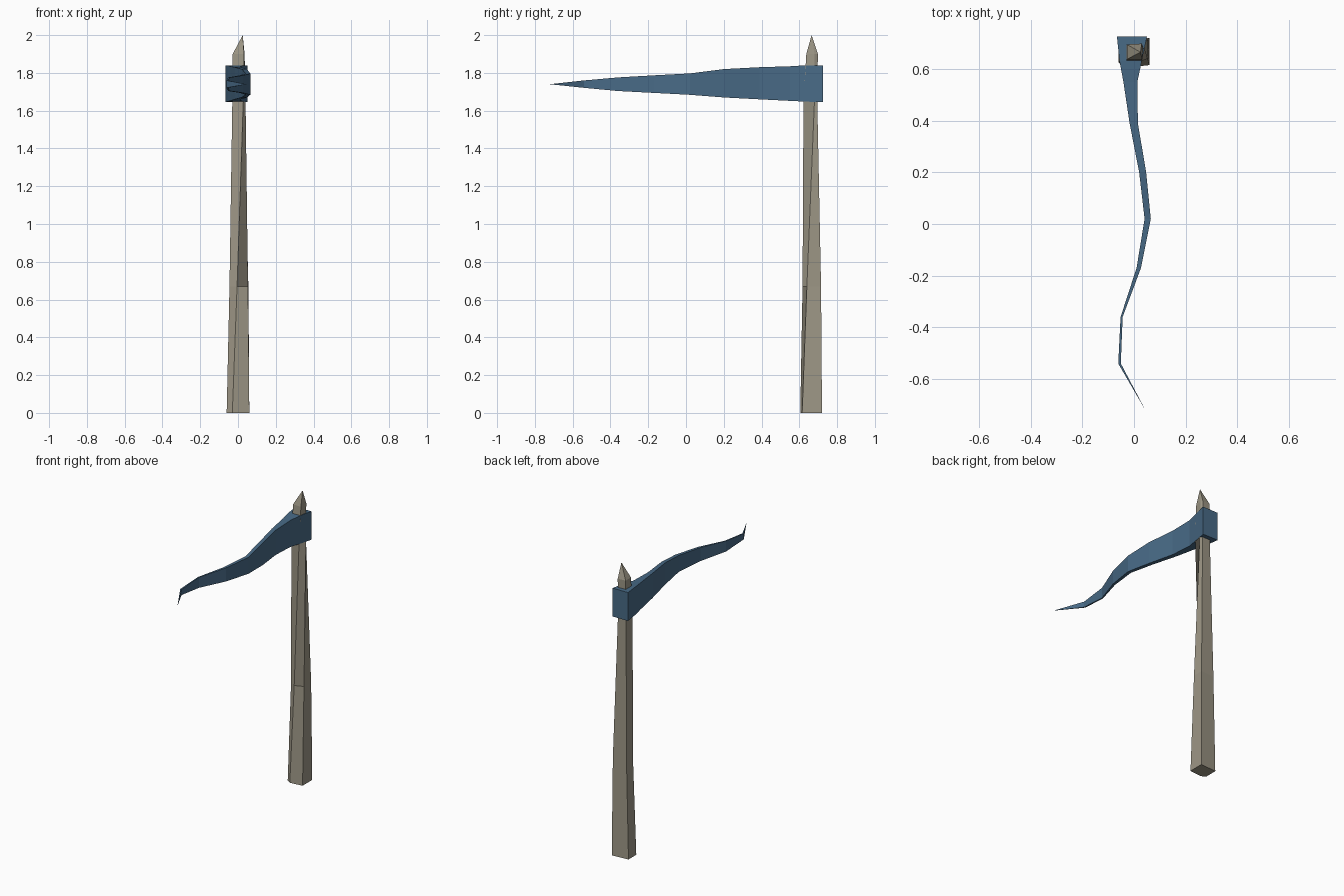
import bpy, bmesh

if "Cube" in bpy.data.objects:
    bpy.data.objects.remove(bpy.data.objects["Cube"])


def material(name, color):
    m = bpy.data.materials.new(name)
    m.diffuse_color = (*color, 1)
    m.use_nodes = True
    m.node_tree.nodes["Principled BSDF"].inputs["Base Color"].default_value = m.diffuse_color
    return m


def loft(name, rings, mat, tip):
    """Bridge equal-sized rings, cap the first, close the last to a point."""
    bm = bmesh.new()
    loops = [[bm.verts.new(p) for p in ring] for ring in rings]
    for a, b in zip(loops, loops[1:]):
        for i in range(len(a)):
            j = (i + 1) % len(a)
            bm.faces.new((a[i], a[j], b[j], b[i]))
    bm.faces.new(loops[0])
    end, point = loops[-1], bm.verts.new(tip)
    for i in range(len(end)):
        bm.faces.new((end[i], end[(i + 1) % len(end)], point))
    bmesh.ops.recalc_face_normals(bm, faces=bm.faces)
    mesh = bpy.data.meshes.new(name)
    bm.to_mesh(mesh)
    bm.free()
    mesh.materials.append(mat)
    obj = bpy.data.objects.new(name, mesh)
    bpy.context.collection.objects.link(obj)
    return obj


wood = material("weathered wood", (0.34, 0.31, 0.24))
cloth = material("blue cloth", (0.065, 0.145, 0.24))

# Rough-hewn pole: five-sided, slightly bent, with a pointed top
pole = [
    (0.00, [(-.03, .605), (.06, .615), (.06, .72), (-.06, .71), (-.06, .625)]),
    (0.67, [(-.005, .617), (.053, .64), (.055, .715), (-.045, .71), (-.045, .64)]),
    (1.65, [(.028, .622), (.04, .68), (.03, .695), (-.03, .693), (-.03, .622)]),
    (1.90, [(.032, .637), (.035, .68), (.03, .698), (-.028, .695), (-.028, .637)]),
]
loft("pole", [[(x, y, z) for x, y in ring] for z, ring in pole], wood, (.025, .665, 2.0))

# Tapering pennant: y, left x, right x, bottom z, top z
sections = [
    (.725, -.066, .05, 1.645, 1.84),
    (.63, -.056, .03, 1.648, 1.84),
    (.55, -.041, .013, 1.652, 1.835),
    (.39, -.017, .015, 1.66, 1.83),
    (.20, .02, .047, 1.67, 1.82),
    (.02, .041, .065, 1.684, 1.797),
    (-.17, .01, .027, 1.694, 1.787),
    (-.36, -.052, -.044, 1.704, 1.776),
    (-.54, -.061, -.051, 1.721, 1.76),
]
rings = [[(l, y, b), (r, y, b), (r, y, t), (l, y, t)] for y, l, r, b, t in sections]
loft("pennant", rings, cloth, (.045, -.722, 1.74))
